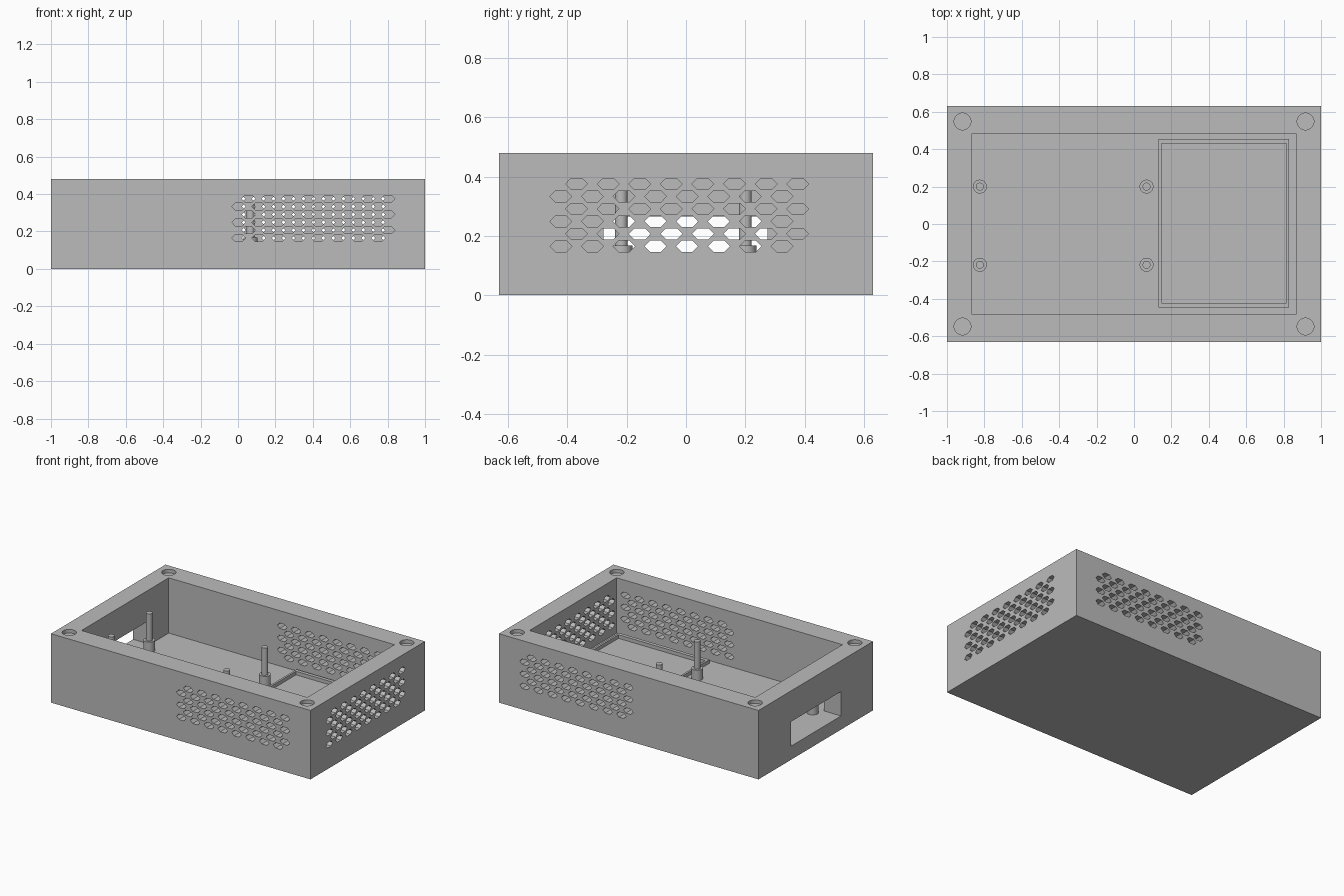
import bpy
import bmesh
from math import pi, cos, sin, radians
from mathutils import Matrix, Vector

cube = bpy.data.objects.get("Cube")
if cube:
    bpy.data.objects.remove(cube, do_unlink=True)

FLOOR = 0.095
HEIGHT = 0.48

grey = bpy.data.materials.new("plain_grey")
grey.use_nodes = True
colour = (0.5, 0.5, 0.5, 1)
grey.diffuse_color = colour
grey.node_tree.nodes["Principled BSDF"].inputs["Base Color"].default_value = colour


def finish(name, bm):
    """Turn a bmesh into a linked object."""
    bmesh.ops.recalc_face_normals(bm, faces=bm.faces)
    mesh = bpy.data.meshes.new(name)
    bm.to_mesh(mesh)
    bm.free()
    mesh.materials.append(grey)
    obj = bpy.data.objects.new(name, mesh)
    bpy.context.collection.objects.link(obj)
    return obj


def add_box(bm, low, high):
    low, high = Vector(low), Vector(high)
    mat = Matrix.Translation((low + high) / 2) @ Matrix.Diagonal((*(high - low), 1))
    bmesh.ops.create_cube(bm, size=1, matrix=mat)


def add_cylinder(bm, x, y, radius, bottom, top, sides=32):
    bmesh.ops.create_cone(bm, cap_ends=True, segments=sides, radius1=radius,
                          radius2=radius, depth=top - bottom,
                          matrix=Matrix.Translation((x, y, (bottom + top) / 2)))


def add_vent(bm, centre, along, through):
    """Stretched hexagonal prism; along = wide direction, through = depth."""
    ring = []
    for i in range(6):
        a = i * pi / 3
        offset = along * (0.037 * cos(a)) + Vector((0, 0, 0.0215 * sin(a)))
        ring.append(bm.verts.new(centre + offset - through / 2))
    face = bm.faces.new(ring)
    grown = bmesh.ops.extrude_face_region(bm, geom=[face], use_keep_orig=True)["geom"]
    moved = [v for v in grown if isinstance(v, bmesh.types.BMVert)]
    bmesh.ops.translate(bm, verts=moved, vec=through)


def add_vent_grid(bm, wall, along, through, start, swap):
    """Six staggered rows of eight vents."""
    for row in range(6):
        shift = 0.053 if (row % 2 == 1) != swap else 0
        for col in range(8):
            place = wall + along * (start + shift + col * 0.1065)
            place.z = 0.165 + row * 0.042
            add_vent(bm, place, along, through)


def cut(target, cutter):
    """Apply a boolean difference and hide the cutter."""
    mod = target.modifiers.new("cut", 'BOOLEAN')
    mod.operation = 'DIFFERENCE'
    mod.solver = 'EXACT'
    mod.object = cutter
    bpy.context.view_layer.objects.active = target
    target.select_set(True)
    bpy.ops.object.modifier_apply(modifier=mod.name)
    bpy.data.objects.remove(cutter, do_unlink=True)


def smooth(obj):
    bpy.ops.object.select_all(action='DESELECT')
    obj.select_set(True)
    bpy.context.view_layer.objects.active = obj
    bpy.ops.object.shade_smooth_by_angle(angle=radians(30))


# Case body
bm = bmesh.new()
add_box(bm, (-1, -0.63, 0), (1, 0.63, HEIGHT))
case = finish("case", bm)

# Main cavity
bm = bmesh.new()
add_box(bm, (-0.87, -0.48, FLOOR), (0.87, 0.48, 0.6))
cut(case, finish("cavity_cutter", bm))

# Port opening in the -x wall, flush with the floor
bm = bmesh.new()
add_box(bm, (-1.1, -0.278, FLOOR), (-0.8, 0.275, 0.265))
cut(case, finish("port_cutter", bm))

# Shallow round sockets in the corners
bm = bmesh.new()
for x in (-0.917, 0.917):
    for y in (-0.548, 0.548):
        add_cylinder(bm, x, y, 0.045, HEIGHT - 0.025, 0.6)
cut(case, finish("socket_cutter", bm))

# Vents in the front, back and +x walls
X, Y = Vector((1, 0, 0)), Vector((0, 1, 0))
bm = bmesh.new()
add_vent_grid(bm, Y * -0.56, X, Y * 0.3, 0.004, False)
add_vent_grid(bm, Y * 0.56, X, Y * 0.3, 0.004, True)
add_vent_grid(bm, X * 0.94, Y, X * 0.3, -0.422, False)
cut(case, finish("vent_cutter", bm))
smooth(case)

# Raised rim of the tray on the floor
bm = bmesh.new()
add_box(bm, (0.132, -0.447, FLOOR - 0.01), (0.83, 0.455, FLOOR + 0.025))
rim = finish("tray_rim", bm)
bm = bmesh.new()
add_box(bm, (0.146, -0.422, 0), (0.816, 0.43, 0.3))
cut(rim, finish("rim_cutter", bm))

# Stepped standoffs: wide boss with a thin pin
for side, x in (("left", 0.067), ("right", -0.824)):
    for end, y in (("front", -0.218), ("back", 0.2)):
        bm = bmesh.new()
        add_cylinder(bm, x, y, 0.037, FLOOR - 0.01, 0.168)
        add_cylinder(bm, x, y, 0.021, 0.16, 0.357)
        smooth(finish(f"standoff_{end}_{side}", bm))
